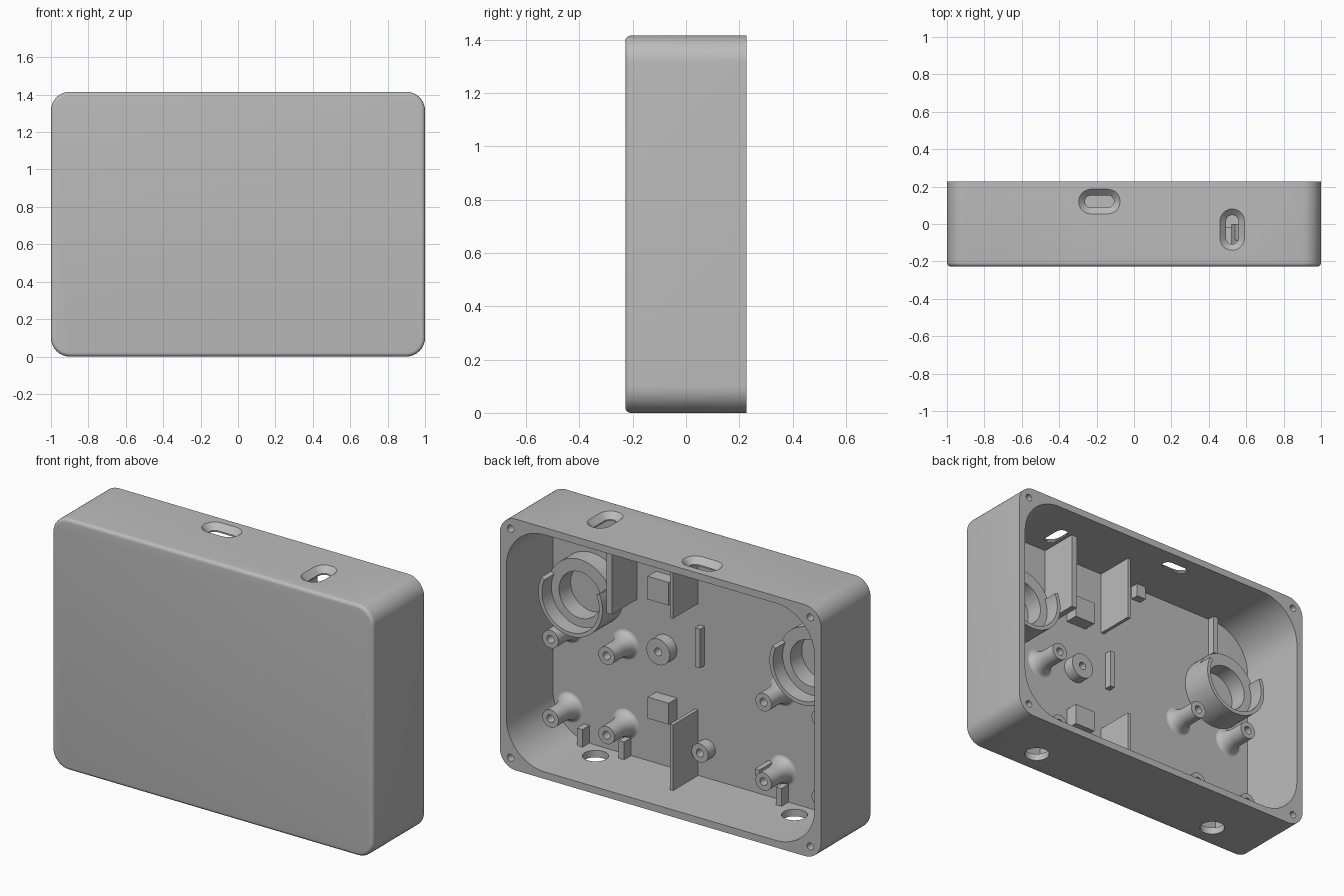
import bpy, bmesh, math
from math import sin, cos, pi, radians

if bpy.data.objects.get("Cube"):
    bpy.data.objects.remove(bpy.data.objects["Cube"], do_unlink=True)

W, D, H = 1.0, 0.2275, 1.415       # half width, half depth, full height
T = 0.04                           # wall thickness
FLOOR = -D + T                     # inner face of the front wall
ROOT = FLOOR - 0.01                # where inner parts sink into the wall

grey = bpy.data.materials.new("case_grey")
grey.use_nodes = True
grey.diffuse_color = (0.5, 0.5, 0.5, 1)
grey.node_tree.nodes["Principled BSDF"].inputs["Base Color"].default_value = (0.5, 0.5, 0.5, 1)


def finish(name, bm):
    bmesh.ops.recalc_face_normals(bm, faces=bm.faces)
    me = bpy.data.meshes.new(name)
    bm.to_mesh(me)
    bm.free()
    me.materials.append(grey)
    ob = bpy.data.objects.new(name, me)
    bpy.context.collection.objects.link(ob)
    return ob


def bridge(bm, a, b):
    n = len(a)
    for i in range(n):
        j = (i + 1) % n
        bm.faces.new((a[i], a[j], b[j], b[i]))


def loft(name, sections, axis="y"):
    """Capped solid through (outline, depth) sections along y or z."""
    bm = bmesh.new()
    rings = [[bm.verts.new((p, d, q) if axis == "y" else (p, q, d)) for p, q in pts]
             for pts, d in sections]
    for a, b in zip(rings, rings[1:]):
        bridge(bm, a, b)
    bm.faces.new(rings[0])
    bm.faces.new(rings[-1])
    return finish(name, bm)


def lathe(name, x, z, profile, n=40):
    """Spin a closed (radius, y) profile around an axis along y."""
    bm = bmesh.new()
    cols = [[bm.verts.new((x + r * cos(2 * pi * i / n), y, z + r * sin(2 * pi * i / n)))
             for r, y in profile] for i in range(n)]
    for i in range(n):
        bridge(bm, cols[i], cols[(i + 1) % n])
    return finish(name, bm)


def box(name, x0, x1, y1, z0, z1):
    """Block standing on the inside of the front wall."""
    return loft(name, [([(x0, z0), (x1, z0), (x1, z1), (x0, z1)], y) for y in (ROOT, y1)])


def round_rect(inset, r, n=12):
    pts = []
    hx, hz = W - inset - r, H / 2 - inset - r
    for k, (sx, sz) in enumerate(((1, 1), (-1, 1), (-1, -1), (1, -1))):
        for i in range(n + 1):
            a = (k + i / n) * pi / 2
            pts.append((sx * hx + r * cos(a), H / 2 + sz * hz + r * sin(a)))
    return pts


def circle(x, y, r, n=32):
    return [(x + r * cos(2 * pi * i / n), y + r * sin(2 * pi * i / n)) for i in range(n)]


def capsule(x, y, r, straight, upright, n=10):
    pts = []
    for side in (1, -1):
        for i in range(n + 1):
            a = -pi / 2 + pi * i / n
            p, q = side * (straight + r * cos(a)), side * r * sin(a)
            pts.append((x - q, y + p) if upright else (x + p, y + q))
    return pts


# Case body with a rounded front edge
F = 0.02
sections = []
for i in range(6):
    a = i / 5 * pi / 2
    inset = F * (1 - sin(a))
    sections.append((round_rect(inset, 0.1 - inset), -D + F * (1 - cos(a))))
sections.append((round_rect(0, 0.1), D))
case = loft("case_shell", sections)

# Cutters: cavity, screw holes, bottom cable holes, flared top slots
cutters = [loft("cavity", [(round_rect(T, 0.24, 20), y) for y in (FLOOR, D + 0.1)])]
for sx in (-1, 1):
    for sz in (-1, 1):
        pts = circle(sx * 0.933, H / 2 + sz * 0.645, 0.02, 20)
        cutters.append(loft("screw_hole", [(pts, y) for y in (0.0, D + 0.05)]))
    pts = circle(sx * 0.62, -0.08, 0.067)
    cutters.append(loft("cable_hole", [(pts, z) for z in (-0.05, T + 0.05)], "z"))
for x, y, upright in ((-0.185, 0.12, False), (0.525, -0.03, True)):
    wide, slim = [capsule(x, y, r, 0.045, upright) for r in (0.066, 0.033)]
    cutters.append(loft("slot", [(slim, H - 0.1), (slim, H - 0.032), (wide, H), (wide, H + 0.05)], "z"))

bpy.context.view_layer.objects.active = case
for c in cutters:
    mod = case.modifiers.new("cut", "BOOLEAN")
    mod.object, mod.operation, mod.solver = c, "DIFFERENCE", "EXACT"
    bpy.ops.object.modifier_apply(modifier=mod.name)
    bpy.data.objects.remove(c, do_unlink=True)

# Screw posts with flared feet
TOP = -0.018
flare = [(0.05 + 0.034 * (1 - sin(t * pi / 16)), FLOOR + 0.085 * (1 - cos(t * pi / 16)))
         for t in range(8, -1, -1)]
post = [(0.022, ROOT), (0.022, TOP), (0.05, TOP)] + flare + [(0.084, ROOT)]
for x in (-0.82, -0.47, 0.508, 0.857):
    for z in (0.21, 0.657):
        lathe("screw_post", x, z, post)

# Short round bosses
for x, z, r in ((0.26, 0.705, 0.073), (0.0, 0.205, 0.052)):
    lathe("round_boss", x, z, [(0.022, ROOT), (0.022, -0.123), (r, -0.123), (r, ROOT)])

# Round cups: a full thick ring with a taller thin wall round the lower side
for x in (-0.72, 0.72):
    z, step = 0.917, -0.085
    lathe("cup_ring", x, z, [(0.13, ROOT), (0.13, step), (0.2, step), (0.2, ROOT)], 64)
    angles = [radians(155 + 230 * i / 40) for i in range(41)]
    arc = [(x + 0.2 * cos(a), z + 0.2 * sin(a)) for a in angles]
    arc += [(x + 0.178 * cos(a), z + 0.178 * sin(a)) for a in reversed(angles)]
    loft("cup_wall", [(arc, y) for y in (step - 0.01, 0.0)])

# Divider panels reaching the top and bottom walls
box("upper_divider", 0.055, 0.075, 0.037, 1.008, H - T + 0.01)
box("side_divider", 0.435, 0.47, 0.037, 0.93, H - T + 0.01)
box("lower_divider", 0.055, 0.075, 0.037, T - 0.01, 0.41)

# Support blocks and locating bars
box("upper_block", 0.186, 0.317, -0.112, 0.99, 1.12)
box("lower_block", 0.186, 0.317, -0.112, 0.32, 0.44)
box("middle_bar", 0.015, 0.045, -0.145, 0.67, 0.89)
box("side_bar", -0.715, -0.685, -0.145, 1.15, H - T + 0.01)
box("slot_stop", -0.2, -0.14, -0.14, 1.3, H - T + 0.01)
box("small_peg", -0.41, -0.38, -0.07, 0.2, 0.24)

# Ribs either side of the cable holes
for cx in (-0.62, 0.62):
    for dx in (-0.13, 0.13):
        box("cable_rib", cx + dx - 0.017, cx + dx + 0.017, -0.125, T - 0.01, 0.14)

bpy.ops.object.select_all(action="DESELECT")
for ob in bpy.context.scene.objects:
    if ob.type == "MESH":
        ob.select_set(True)
bpy.ops.object.shade_smooth_by_angle(angle=radians(30))
